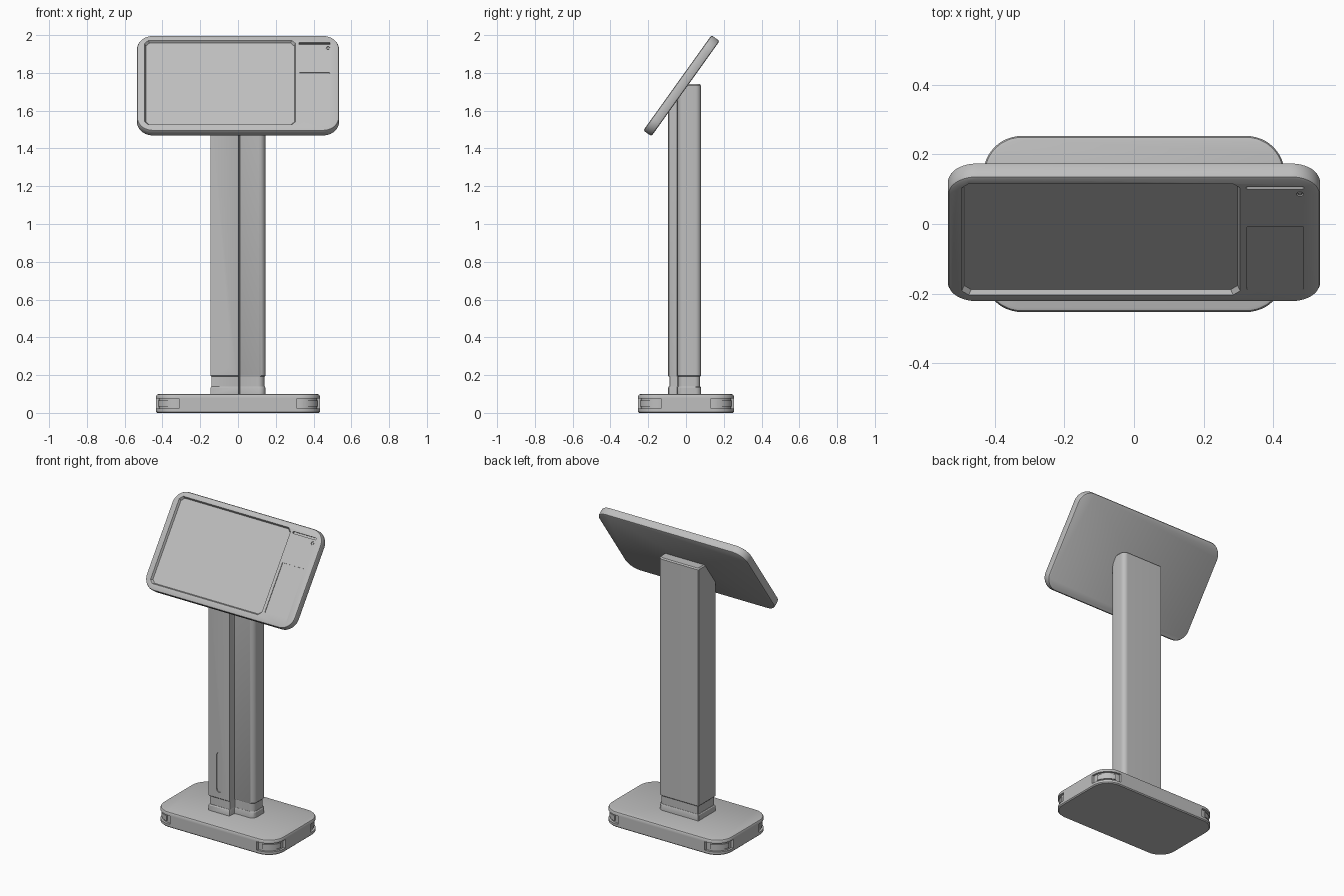
import bpy, bmesh
from math import radians, sin, cos, pi
from mathutils import Matrix, Vector

if "Cube" in bpy.data.objects:
    bpy.data.objects.remove(bpy.data.objects["Cube"])

grey = bpy.data.materials.new("satin grey")
grey.use_nodes = True
COLOUR = (0.52, 0.52, 0.52, 1)
grey.diffuse_color = COLOUR
grey.node_tree.nodes["Principled BSDF"].inputs["Base Color"].default_value = COLOUR


def arc(cx, cy, r, a0, a1, seg):
    return [(cx + r * cos(radians(a0 + (a1 - a0) * i / seg)),
             cy + r * sin(radians(a0 + (a1 - a0) * i / seg))) for i in range(seg + 1)]


def round_rect(x0, x1, y0, y1, r, seg=8, inset=0.0):
    """Counter-clockwise rounded rectangle; one segment gives chamfered corners."""
    pts = []
    for cx, cy, a in ((x1 - r, y1 - r, 0), (x0 + r, y1 - r, 90),
                      (x0 + r, y0 + r, 180), (x1 - r, y0 + r, 270)):
        pts += arc(cx, cy, r - inset, a, a + 90, seg)
    return pts


def loft(name, layers, matrix=Matrix()):
    """Closed solid through layers of (outline, height)."""
    bm = bmesh.new()
    rings = [[bm.verts.new(matrix @ Vector((x, y, z))) for x, y in pts] for pts, z in layers]
    n = len(rings[0])
    for low, high in zip(rings, rings[1:]):
        for i in range(n):
            j = (i + 1) % n
            bm.faces.new((low[i], low[j], high[j], high[i]))
    bm.faces.new(rings[0][::-1])
    bm.faces.new(rings[-1])
    bmesh.ops.recalc_face_normals(bm, faces=bm.faces[:])
    mesh = bpy.data.meshes.new(name)
    bm.to_mesh(mesh)
    bm.free()
    mesh.materials.append(grey)
    obj = bpy.data.objects.new(name, mesh)
    bpy.context.collection.objects.link(obj)
    return obj


def cut(obj, cutters):
    """Subtract the cutters, then discard them."""
    for c in cutters:
        c.hide_render = True
        mod = obj.modifiers.new("cut", "BOOLEAN")
        mod.operation, mod.solver, mod.object = "DIFFERENCE", "EXACT", c
    graph = bpy.context.evaluated_depsgraph_get()
    mesh = bpy.data.meshes.new_from_object(obj.evaluated_get(graph))
    obj.modifiers.clear()
    obj.data = mesh
    for c in cutters:
        bpy.data.objects.remove(c)


def smooth(obj):
    obj.data.shade_smooth()
    obj.data.set_sharp_from_angle(angle=radians(32))


# Base slab with softened rims
BX, BY, BR = 0.433, 0.253, 0.11
base = loft("base", [(round_rect(-BX, BX, -BY, BY, BR, 12, i), z) for i, z in
                     ((0.006, 0), (0, 0.006), (0, 0.09), (0.004, 0.097), (0.012, 0.1))])

# Recess and inner pad around each corner of the base
cutters, pads = [], []
for k, (sx, sy) in enumerate(((1, 1), (-1, 1), (-1, -1), (1, -1))):
    place = Matrix.Translation((sx * (BX - BR), sy * (BY - BR), 0)) @ Matrix.Rotation(k * pi / 2, 4, "Z")

    def band(name, r0, r1, a, z0, z1):
        outline = arc(0, 0, r1, a, 90 - a, 12) + arc(0, 0, r0, 90 - a, a, 12)
        return loft(name, [(outline, z0), (outline, z1)], place)

    cutters.append(band("corner_cutter", BR - 0.014, BR + 0.03, -6, 0.022, 0.077))
    pads.append(band("corner_pad", BR - 0.03, BR - 0.007, 12, 0.033, 0.066))
cut(base, cutters)

# Column section: flat raised half, stepped-back rounded half
section = [(-0.145, -0.095), (-0.006, -0.095), (0.002, -0.091), (0.005, -0.084),
           (0.007, -0.056), (0.010, -0.048), (0.018, -0.045)]
section += arc(0.11, -0.01, 0.035, -90, 0, 8) + arc(0.115, 0.05, 0.03, 0, 90, 8)
section += [(-0.141, 0.08), (-0.145, 0.076)]


def shrunk(d):
    return [(x * (1 - d / 0.145), y * (1 - d / 0.09)) for x, y in section]


column = loft("column", [(shrunk(d), z) for d, z in
                         ((0.005, 0.192), (0, 0.197), (0, 1.732), (0.007, 1.74))])
neck = loft("neck", [(shrunk(d), z) for d, z in ((0.006, 0.136), (0.006, 0.196))])
collar = loft("collar", [(shrunk(d), z) for d, z in ((0, 0.098), (0, 0.134), (0.004, 0.14))])

# Frame of the tilted head: local z points out of the screen
head_frame = Matrix.Translation((0, -0.024, 1.732)) @ Matrix.Rotation(radians(54.4), 4, "X")

# Trim the column top under the head, and sink the slot in its front
trim_shape = round_rect(-0.4, 0.4, -0.6, 0.6, 0.01, 1)
trim = loft("trim_cutter", [(trim_shape, -0.01), (trim_shape, 0.5)], head_frame)
slot_frame = Matrix.Translation((0, -0.095, 0)) @ Matrix.Rotation(pi / 2, 4, "X")
slot_shape = round_rect(-0.087, -0.052, 0.235, 0.493, 0.0174, 8)
slot = loft("slot_cutter", [(slot_shape, -0.006), (slot_shape, 0.02)], slot_frame)
cut(column, [trim, slot])

# Head slab
HX, HY, HT, HR = 0.535, 0.31, 0.0265, 0.085
head = loft("head", [(round_rect(-HX, HX, -HY, HY, HR, 12, i), z) for i, z in
                     ((0.01, -HT), (0.003, -HT + 0.003), (0, -HT + 0.01),
                      (0, HT - 0.01), (0.003, HT - 0.003), (0.01, HT))])


# Sunken details on the head front
def pocket(name, x0, x1, y0, y1, r, depth, seg=1, slope=0.0):
    inner = round_rect(x0 + slope, x1 - slope, y0 + slope, y1 - slope, r, seg)
    outer = round_rect(x0, x1, y0, y1, r, seg)
    return loft(name, [(inner, HT - depth), (outer, HT), (outer, HT + 0.02)])


cut(head, [
    pocket("screen_cutter", -0.495, 0.305, -0.272, 0.276, 0.02, 0.014, 1, 0.007),
    pocket("card_slot_cutter", 0.322, 0.488, 0.25, 0.262, 0.003, 0.012),
    pocket("reader_cutter", 0.325, 0.486, -0.246, 0.066, 0.002, 0.004),
    pocket("sensor_cutter", 0.467, 0.487, 0.216, 0.236, 0.0099, 0.005, 6),
])
sensor = loft("sensor", [(round_rect(0.471, 0.483, 0.22, 0.232, 0.0059, 6), z)
                         for z in (HT - 0.01, HT - 0.001)])
for part in (head, sensor):
    part.data.transform(head_frame)

for part in (base, column, neck, collar, head, sensor, *pads):
    smooth(part)
